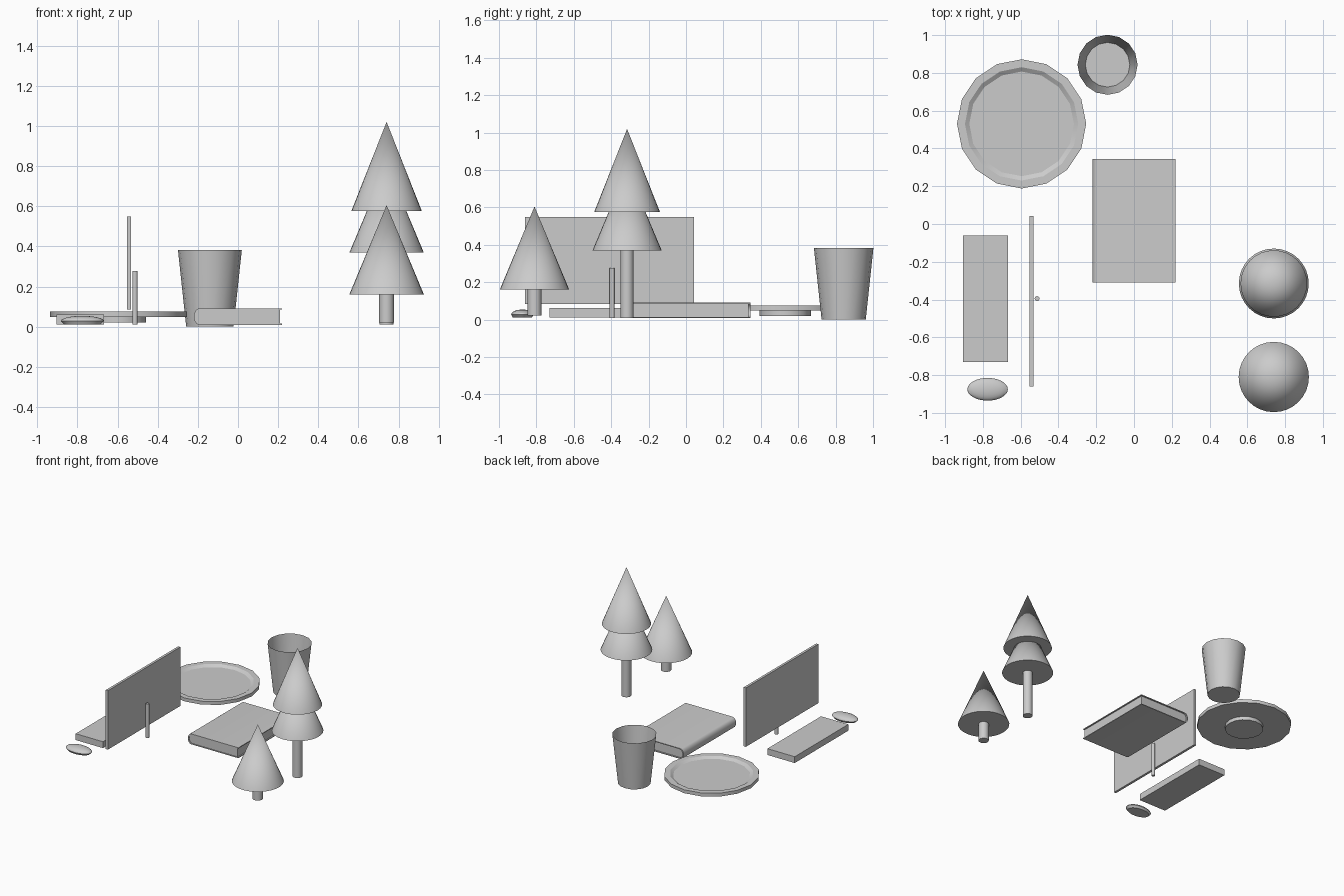
import bpy, bmesh, math

if "Cube" in bpy.data.objects:
    bpy.data.objects.remove(bpy.data.objects["Cube"])


def finish(name, bm, smooth=True):
    bmesh.ops.recalc_face_normals(bm, faces=bm.faces)
    me = bpy.data.meshes.new(name)
    bm.to_mesh(me)
    bm.free()
    ob = bpy.data.objects.new(name, me)
    bpy.context.collection.objects.link(ob)
    if smooth:
        bpy.ops.object.select_all(action='DESELECT')
        ob.select_set(True)
        bpy.context.view_layer.objects.active = ob
        bpy.ops.object.shade_smooth_by_angle(angle=math.radians(30))
    return ob


def lathe(name, x, y, profile, sides, sx=1, sy=1):
    """Revolve (radius, z) points around a vertical axis; radius 0 makes a pole."""
    bm = bmesh.new()
    rings = []
    for r, z in profile:
        if r == 0:
            rings.append([bm.verts.new((x, y, z))] * sides)
        else:
            rings.append([bm.verts.new((x + sx * r * math.cos(math.tau * i / sides),
                                        y + sy * r * math.sin(math.tau * i / sides), z))
                          for i in range(sides)])
    for a, b in zip(rings, rings[1:]):
        for i in range(sides):
            j = (i + 1) % sides
            bm.faces.new(list(dict.fromkeys((a[i], a[j], b[j], b[i]))))
    return finish(name, bm)


def extrude_y(name, outline, y0, y1):
    """Extrude an (x, z) outline from y0 to y1."""
    bm = bmesh.new()
    face = bm.faces.new([bm.verts.new((x, y0, z)) for x, z in outline])
    out = bmesh.ops.extrude_face_region(bm, geom=[face])
    bmesh.ops.translate(bm, vec=(0, y1 - y0, 0),
                        verts=[v for v in out['geom'] if isinstance(v, bmesh.types.BMVert)])
    return finish(name, bm)


def box(name, x0, x1, y0, y1, z0, z1):
    return extrude_y(name, [(x0, z0), (x1, z0), (x1, z1), (x0, z1)], y0, y1)


def cylinder(name, x, y, r, z0, z1, sides=24):
    return lathe(name, x, y, [(0, z0), (r, z0), (r, z1), (0, z1)], sides)


def cone(name, x, y, r, z0, z1):
    return lathe(name, x, y, [(0, z0), (r, z0), (0, z1)], 32)


# Trees
cylinder("tall_tree_trunk", 0.74, -0.315, 0.035, 0.01, 0.42)
cone("tall_tree_lower_foliage", 0.74, -0.315, 0.185, 0.37, 0.81)
cone("tall_tree_upper_foliage", 0.74, -0.315, 0.176, 0.575, 1.02)
cylinder("small_tree_trunk", 0.74, -0.81, 0.037, 0.022, 0.2)
cone("small_tree_foliage", 0.74, -0.81, 0.186, 0.16, 0.605)

# Screen and its post
box("screen", -0.552, -0.533, -0.86, 0.042, 0.085, 0.55)
cylinder("screen_post", -0.513, -0.395, 0.013, 0.01, 0.277, 16)

# Keyboard slab and domed mouse
box("keyboard", -0.905, -0.667, -0.73, -0.062, 0.012, 0.062)
dome = [(0, 0.012), (0.85, 0.012), (1, 0.028)]
dome += [(math.cos(a), 0.028 + 0.026 * math.sin(a)) for a in (math.pi / 12 * i for i in range(1, 6))]
lathe("mouse", -0.775, -0.875, dome + [(0, 0.054)], 32, 0.107, 0.06)

# Plate with raised lip and foot
lathe("plate", -0.595, 0.53, [(0, 0.048), (0.342, 0.048), (0.342, 0.075), (0.3, 0.075),
                              (0.277, 0.06), (0, 0.06)], 16)
cylinder("plate_foot", -0.595, 0.53, 0.138, 0.02, 0.05, 16)

# Open cup
lathe("cup", -0.14, 0.843, [(0, 0.0), (0.118, 0.0), (0.159, 0.382)], 16)


# Book: wrapped cover with rounded spine, and the page block
def spine(cx, rx, rz, n=10):
    return [(cx - rx * math.sin(math.pi * i / n), 0.05 - rz * math.cos(math.pi * i / n))
            for i in range(n + 1)]


outer = [(0.22, 0.009)] + spine(-0.192, 0.028, 0.041) + [(0.22, 0.091)]
inner = [(0.22, 0.015)] + spine(-0.178, 0.034, 0.035) + [(0.22, 0.085)]
extrude_y("book_cover", outer + inner[::-1], -0.31, 0.345)
extrude_y("book_pages", [(0.21, 0.015)] + spine(-0.178, 0.034, 0.035) + [(0.21, 0.085)],
          -0.305, 0.335)
